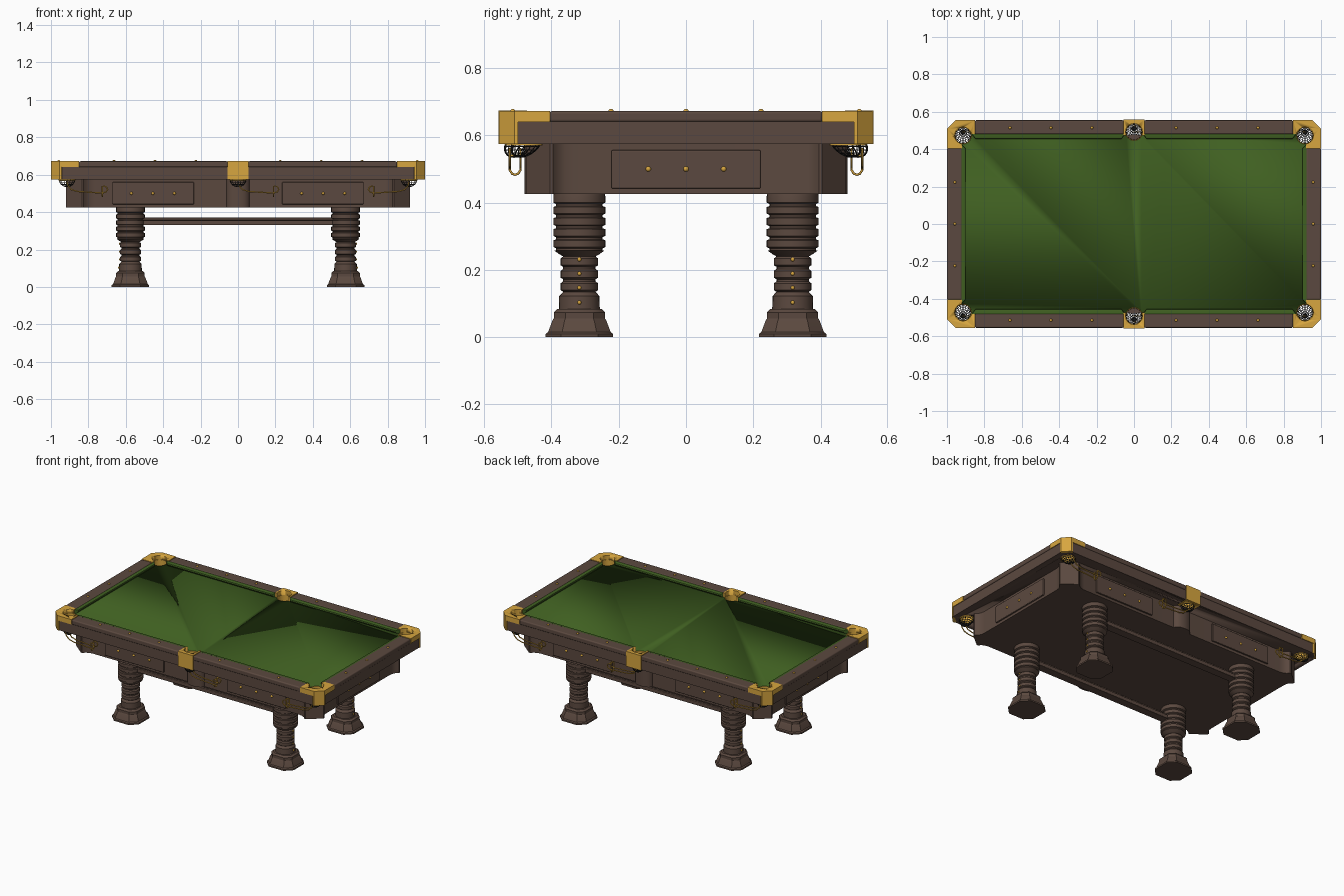
import bpy, bmesh, math
from mathutils import Matrix, Vector

if "Cube" in bpy.data.objects:
    bpy.data.objects.remove(bpy.data.objects["Cube"])


def material(name, col):
    m = bpy.data.materials.new(name)
    m.diffuse_color = (*col, 1)
    m.use_nodes = True
    m.node_tree.nodes["Principled BSDF"].inputs["Base Color"].default_value = m.diffuse_color
    return m


WOOD = material("dark_wood", (0.105, 0.066, 0.05))
BRASS = material("brass", (0.68, 0.38, 0.05))
CLOTH = material("green_cloth", (0.05, 0.115, 0.015))
NET = material("black_net", (0.02, 0.02, 0.02))
QUADS = [(sx, sy) for sx in (-1, 1) for sy in (-1, 1)]


def finish(name, bm, mat, bevel=0, cutter=None):
    bmesh.ops.recalc_face_normals(bm, faces=bm.faces)
    me = bpy.data.meshes.new(name)
    bm.to_mesh(me)
    bm.free()
    ob = bpy.data.objects.new(name, me)
    bpy.context.collection.objects.link(ob)
    if mat:
        me.materials.append(mat)
    if bevel:
        b = ob.modifiers.new("bevel", 'BEVEL')
        b.width, b.segments = bevel, 3
    if cutter:
        c = ob.modifiers.new("pockets", 'BOOLEAN')
        c.object, c.operation, c.solver = cutter, 'DIFFERENCE', 'EXACT'
    return ob


def loft(bm, rings):
    """Skin a list of equally long point rings and cap both ends."""
    vs = [[bm.verts.new(p) for p in r] for r in rings]
    n = len(vs[0])
    for a, b in zip(vs, vs[1:]):
        for i in range(n):
            bm.faces.new((a[i], a[(i + 1) % n], b[(i + 1) % n], b[i]))
    bm.faces.new(vs[0])
    bm.faces.new(vs[-1])


def prism(name, pts, z0, z1, mat, **kw):
    bm = bmesh.new()
    loft(bm, [[(x, y, z) for x, y in pts] for z in (z0, z1)])
    return finish(name, bm, mat, **kw)


def box(name, x0, x1, y0, y1, z0, z1, mat, **kw):
    return prism(name, [(x0, y0), (x1, y0), (x1, y1), (x0, y1)], z0, z1, mat, **kw)


def studs(name, places, r=0.008):
    bm = bmesh.new()
    for p in places:
        bmesh.ops.create_icosphere(bm, subdivisions=2, radius=r, matrix=Matrix.Translation(p))
    return finish(name, bm, BRASS)


def wire(name, paths, r=0.0035):
    cu = bpy.data.curves.new(name, 'CURVE')
    cu.dimensions, cu.bevel_depth, cu.bevel_resolution = '3D', r, 2
    cu.use_fill_caps = True
    for pts in paths:
        s = cu.splines.new('POLY')
        s.points.add(len(pts) - 1)
        for q, p in zip(s.points, pts):
            q.co = (*p, 1)
    cu.materials.append(BRASS)
    ob = bpy.data.objects.new(name, cu)
    bpy.context.collection.objects.link(ob)


# pocket cutter: six cylinders
POCKETS = [(sx * 0.914, sy * 0.473) for sx, sy in QUADS] + [(0, -0.492), (0, 0.492)]
bm = bmesh.new()
for x, y in POCKETS:
    bmesh.ops.create_cone(bm, cap_ends=True, segments=32, radius1=0.045, radius2=0.045,
                          depth=0.3, matrix=Matrix.Translation((x, y, 0.62)))
cut = finish("pocket_cutter", bm, None)
cut.hide_render = True
cut.display_type = 'WIRE'

# fascia block and cloth bed
octagon = [(0.945, 0.55), (-0.945, 0.55), (-0.995, 0.505), (-0.995, -0.505),
           (-0.945, -0.55), (0.945, -0.55), (0.995, -0.505), (0.995, 0.505)]
prism("fascia", octagon, 0.575, 0.6405, WOOD, cutter=cut)
box("cloth_bed", -0.921, 0.921, -0.481, 0.481, 0.63, 0.645, CLOTH, cutter=cut)

# wooden rails, brass corner plates and side brackets
corner = [(0.85, 0.48), (0.85, 0.555), (0.955, 0.555), (1, 0.51), (1, 0.405), (0.92, 0.405), (0.92, 0.48)]
strip = [(0.945, 0.555), (0.955, 0.555), (1, 0.51), (1, 0.5), (0.985, 0.5), (0.935, 0.545)]
for sx, sy in QUADS:
    box("long_rail", sx * 0.055, sx * 0.85, sy * 0.48, sy * 0.555, 0.64, 0.672, WOOD, bevel=0.007)
    prism("corner_plate", [(sx * x, sy * y) for x, y in corner], 0.64, 0.673, BRASS, cutter=cut)
    prism("corner_strip", [(sx * x, sy * y) for x, y in strip], 0.575, 0.64, BRASS)
for s in (-1, 1):
    box("end_rail", s * 0.92, s, -0.405, 0.405, 0.64, 0.672, WOOD, bevel=0.007)
    box("side_bracket", -0.055, 0.055, s * 0.472, s * 0.558, 0.574, 0.674, BRASS, cutter=cut)

# cushions, undercut below the nose
def cushion(name, a0, a1, wall, nose, along_x):
    def ring(inset, depth, z):
        p = [(a0, wall), (a1, wall), (a1 - inset, wall + (nose - wall) * depth),
             (a0 + inset, wall + (nose - wall) * depth)]
        return [(u, v, z) if along_x else (v, u, z) for u, v in p]
    bm = bmesh.new()
    loft(bm, [ring(0.012, 0.5, 0.643), ring(0.02, 1, 0.658), ring(0.02, 0.9, 0.665), ring(0.01, 0.4, 0.669)])
    finish(name, bm, CLOTH)


for s in (-1, 1):
    cushion("end_cushion", -0.425, 0.425, s * 0.922, s * 0.9, False)
    for a, b in ((-0.868, -0.047), (0.047, 0.868)):
        cushion("long_cushion", a, b, s * 0.482, s * 0.455, True)

# rail sights
studs("rail_sights", [(sx * x, sy * 0.515, 0.671) for sx, sy in QUADS for x in (0.225, 0.444, 0.663)] +
      [(s * 0.958, y, 0.671) for s in (-1, 1) for y in (-0.223, 0, 0.223)])

# cabinet with flared centre posts and diagonal corners
half = [(0, 0.48), (0.03, 0.476), (0.05, 0.466), (0.06, 0.452), (0.062, 0.445), (0.765, 0.445),
        (0.79, 0.449), (0.81, 0.459), (0.825, 0.475), (0.835, 0.475), (0.92, 0.405), (0.92, 0.395),
        (0.902, 0.38), (0.893, 0.36), (0.89, 0.335)]
outline = half + [(x, -y) for x, y in half[::-1]]
outline += [(-x, -y) for x, y in half[1:]] + [(-x, y) for x, y in half[:0:-1]]
prism("cabinet", outline, 0.425, 0.576, WOOD)

# raised panels with studs
for s in (-1, 1):
    box("end_panel", s * 0.88, s * 0.9, -0.222, 0.222, 0.442, 0.556, WOOD, bevel=0.004)
    for t in (-1, 1):
        box("side_panel", t * 0.235, t * 0.672, s * 0.44, s * 0.455, 0.442, 0.56, WOOD, bevel=0.004)
studs("panel_studs", [(sx * x, sy * 0.456, 0.5) for sx, sy in QUADS for x in (0.34, 0.455, 0.57)] +
      [(s * 0.901, y, 0.5) for s in (-1, 1) for y in (-0.112, 0, 0.112)])

# legs: ringed round column on a chamfered square foot
profile = [(0.076, 0.426)]
for i in range(5):
    z = 0.42 - i * 0.033
    profile += [(0.077, z), (0.077, z - 0.02), (0.069, z - 0.024), (0.069, z - 0.03)]
profile += [(0.074, 0.257), (0.06, 0.247)]
for i in range(3):
    z = 0.24 - i * 0.037
    profile += [(0.048, z), (0.056, z - 0.006), (0.056, z - 0.026), (0.048, z - 0.031)]
profile += [(0.06, 0.122), (0.061, 0.07)]
foot = [(0.066, 0.084), (0.076, 0.074), (0.076, 0.056), (0.08, 0.05), (0.093, 0.015), (0.1, 0.01), (0.1, 0)]


def circle(r, z, cx, cy):
    return [(cx + r * math.cos(i * math.pi / 12), cy + r * math.sin(i * math.pi / 12), z) for i in range(24)]


def chamfered(r, z, cx, cy):
    k = r * 0.55
    p = [(r, -k), (r, k), (k, r), (-k, r), (-r, k), (-r, -k), (-k, -r), (k, -r)]
    return [(cx + x, cy + y, z) for x, y in p]


for sx, sy in QUADS:
    c = (sx * 0.575, sy * 0.317)
    bm = bmesh.new()
    loft(bm, [circle(r, z, *c) for r, z in profile])
    finish("leg_column", bm, WOOD)
    bm = bmesh.new()
    loft(bm, [chamfered(r, z, *c) for r, z in foot])
    finish("leg_foot", bm, WOOD)
    studs("leg_studs", [(sx * (0.575 + r), c[1], z) for r, z in
                        ((0.061, 0.103), (0.056, 0.147), (0.056, 0.189), (0.056, 0.231))], 0.006)

# stretchers between the legs of each long side
for s in (-1, 1):
    y = s * 0.317
    box("stretcher", -0.515, 0.515, y - 0.028, y + 0.028, 0.33, 0.356, WOOD, bevel=0.004)
    box("stretcher_cap", -0.515, 0.515, y - 0.018, y + 0.018, 0.356, 0.37, WOOD, bevel=0.004)

# pocket collars and nets
for x, y in POCKETS:
    bm = bmesh.new()
    rings = [circle(r, z, x, y) for r, z in ((0.046, 0.57), (0.046, 0.646), (0.042, 0.646), (0.042, 0.57), (0.046, 0.57))]
    loft(bm, rings)
    bmesh.ops.delete(bm, geom=[f for f in bm.faces if len(f.verts) > 4], context='FACES_ONLY')
    bmesh.ops.remove_doubles(bm, verts=bm.verts, dist=1e-5)
    finish("pocket_collar", bm, BRASS)
    ny = y + (0.02 if y > 0 else -0.02)
    nx = x
    bm = bmesh.new()
    bmesh.ops.create_uvsphere(bm, u_segments=16, v_segments=12, radius=1)
    bmesh.ops.delete(bm, geom=[v for v in bm.verts if v.co.z > 0.01], context='VERTS')
    for v in bm.verts:
        t = -v.co.z
        v.co = (x + (nx - x) * t + v.co.x * 0.043, y + (ny - y) * t + v.co.y * 0.043, 0.578 - 0.043 * t)
    net = finish("pocket_net", bm, NET)
    w = net.modifiers.new("mesh", 'WIREFRAME')
    w.thickness = 0.0035

# ball return rails hanging beside the pockets
def ball_return(x0, d, s):
    side = [(0, 0.562), (0.006, 0.54), (0.025, 0.52), (0.06, 0.51), (0.19, 0.502), (0.21, 0.508),
            (0.218, 0.522), (0.212, 0.535), (0.195, 0.54)]
    a = [(x0 + d * x, s * 0.492, z) for x, z in side]
    b = [(x0 + d * x, s * 0.524, z) for x, z in side]
    hx = x0 + d * 0.19
    hoop = [(hx, s * y, z) for y, z in ((0.492, 0.54), (0.492, 0.497), (0.499, 0.486), (0.508, 0.483),
                                        (0.517, 0.486), (0.524, 0.497), (0.524, 0.54))]
    wire("ball_return", [a + b[::-1], hoop])


for s in (-1, 1):
    ball_return(0, 1, s)
    for t in (-1, 1):
        ball_return(t * 0.915, -t, s)

# smooth shading with sharp edges kept
bpy.ops.object.select_all(action='DESELECT')
for ob in bpy.data.objects:
    if ob.type == 'MESH':
        ob.select_set(True)
        bpy.context.view_layer.objects.active = ob
bpy.ops.object.shade_smooth_by_angle(angle=math.radians(32))
